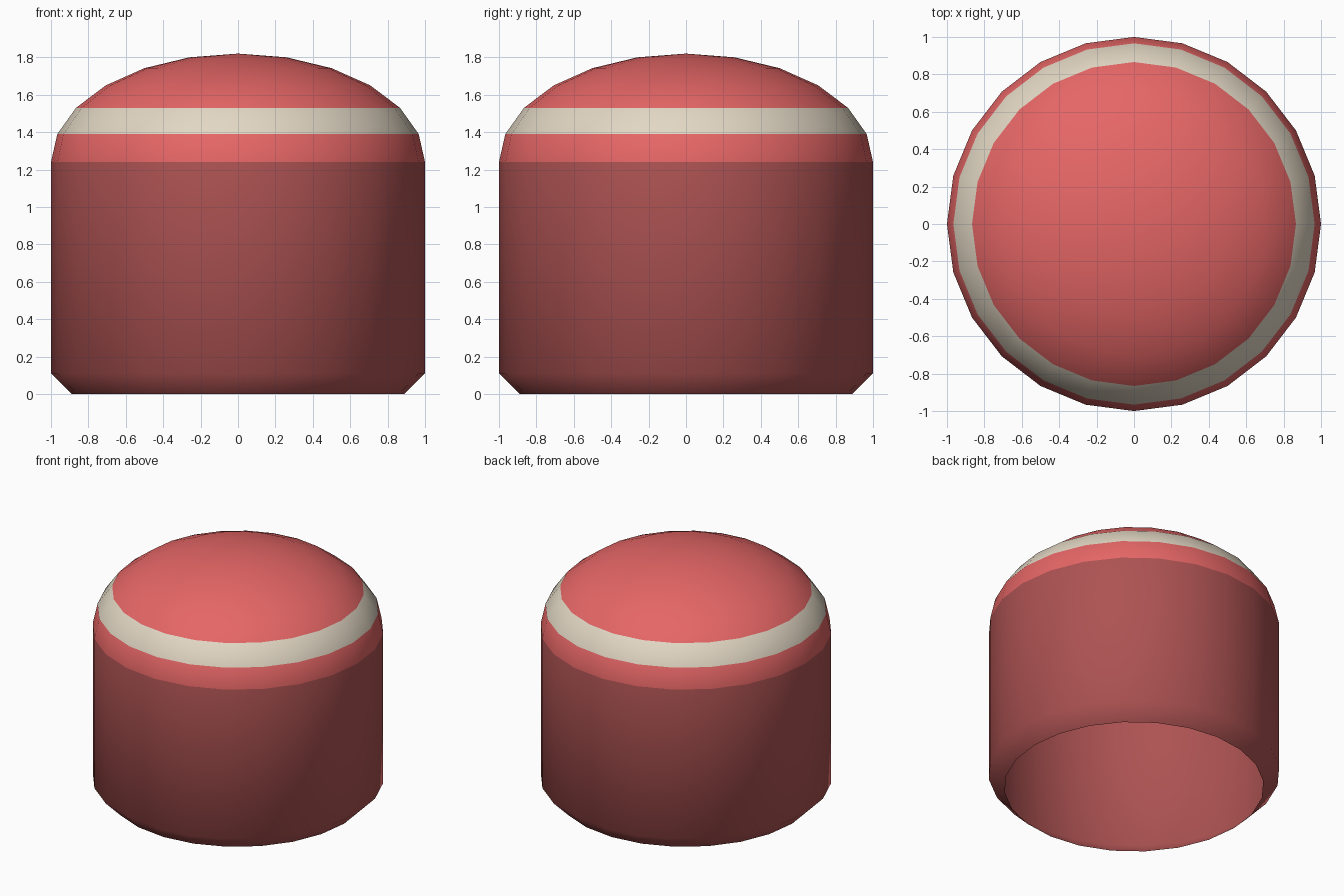
import bpy, bmesh, math

if "Cube" in bpy.data.objects:
    bpy.data.objects.remove(bpy.data.objects["Cube"])

SIDES = 24
RIM_Z, DOME_H = 1.24, 0.58


def material(name, color):
    m = bpy.data.materials.new(name)
    m.diffuse_color = (*color, 1)
    m.use_nodes = True
    m.node_tree.nodes["Principled BSDF"].inputs["Base Color"].default_value = m.diffuse_color
    return m


mats = [material("dark_red", (0.42, 0.085, 0.085)),
        material("light_red", (0.79, 0.133, 0.133)),
        material("cream", (0.76, 0.68, 0.55))]

# Profile (radius, height): open chamfered foot, straight wall, elliptical dome
profile = [(0.89, 0.0), (1.0, 0.11)]
for i in range(6):
    a = math.radians(15 * i)
    profile.append((math.cos(a), RIM_Z + DOME_H * math.sin(a)))

# Material of each band between profile points: chamfer, wall, dome rows
band_mats = [0, 0, 1, 2, 1, 1, 1]

bm = bmesh.new()
rings = []
for r, z in profile:
    rings.append([bm.verts.new((r * math.cos(2 * math.pi * k / SIDES),
                                r * math.sin(2 * math.pi * k / SIDES), z))
                  for k in range(SIDES)])

# Wall and dome bands
for lower, upper, mat in zip(rings, rings[1:], band_mats):
    for k in range(SIDES):
        n = (k + 1) % SIDES
        f = bm.faces.new((lower[k], lower[n], upper[n], upper[k]))
        f.material_index = mat

# Crown fan closing the dome
tip = bm.verts.new((0, 0, RIM_Z + DOME_H))
for k in range(SIDES):
    f = bm.faces.new((rings[-1][k], rings[-1][(k + 1) % SIDES], tip))
    f.material_index = 1

for f in bm.faces:
    f.smooth = True

mesh = bpy.data.meshes.new("domed_shell")
bm.to_mesh(mesh)
bm.free()
for m in mats:
    mesh.materials.append(m)
obj = bpy.data.objects.new("domed_shell", mesh)
bpy.context.collection.objects.link(obj)
